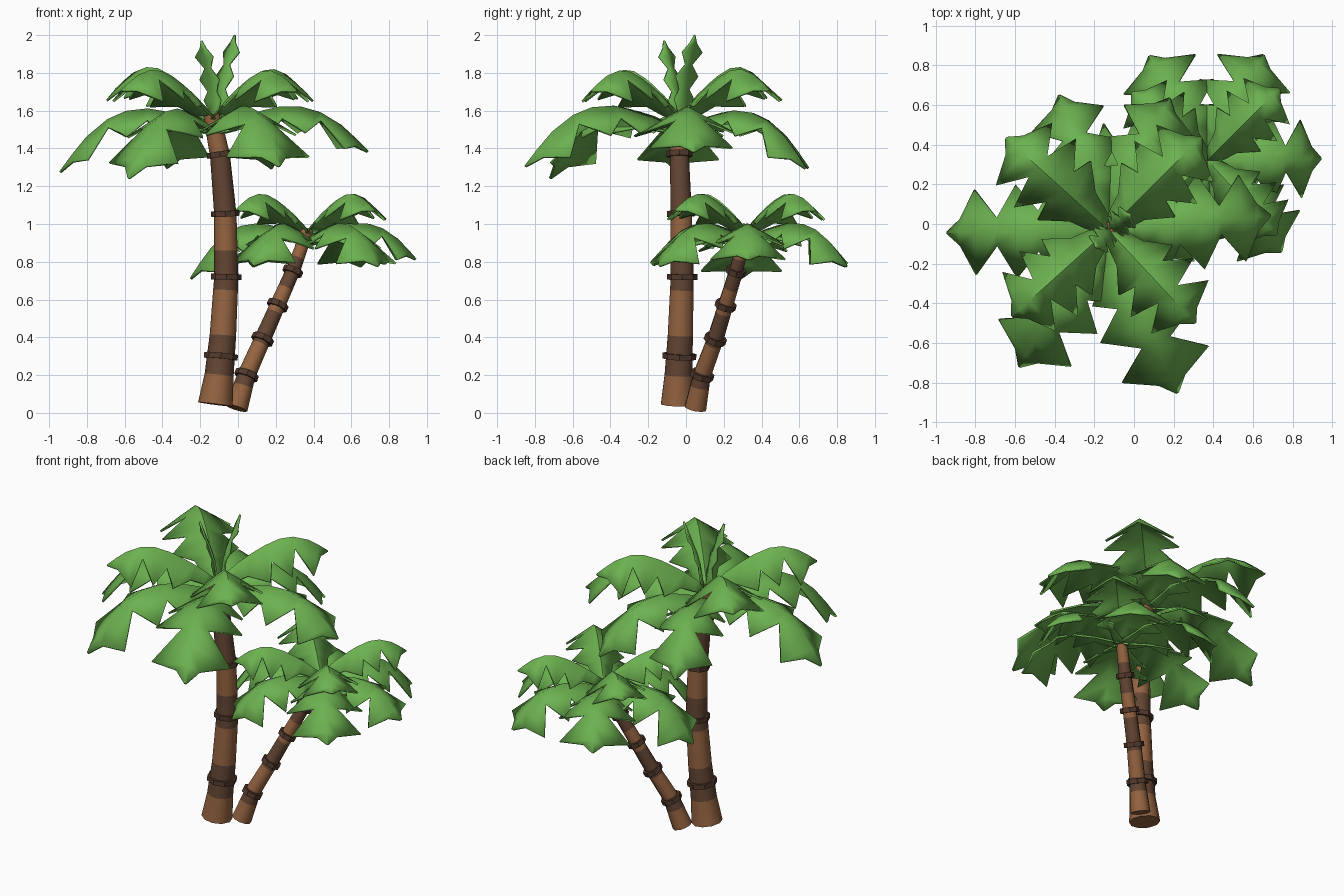
import bpy, bmesh, math
from mathutils import Vector

if "Cube" in bpy.data.objects:
    bpy.data.objects.remove(bpy.data.objects["Cube"])


def material(name, rgb):
    m = bpy.data.materials.new(name)
    m.diffuse_color = (*rgb, 1)
    m.use_nodes = True
    m.node_tree.nodes["Principled BSDF"].inputs["Base Color"].default_value = m.diffuse_color
    return m


GREEN = material("leaf green", (0.15, 0.44, 0.08))
BARK = material("light bark", (0.30, 0.127, 0.053))
DARK = material("dark bark", (0.125, 0.06, 0.033))
STRAP = material("ring brown", (0.085, 0.042, 0.026))


def finish(name, bm, mats, angle):
    bmesh.ops.recalc_face_normals(bm, faces=bm.faces)
    me = bpy.data.meshes.new(name)
    bm.to_mesh(me)
    bm.free()
    for m in mats:
        me.materials.append(m)
    ob = bpy.data.objects.new(name, me)
    bpy.context.collection.objects.link(ob)
    bpy.ops.object.select_all(action='DESELECT')
    ob.select_set(True)
    bpy.context.view_layer.objects.active = ob
    bpy.ops.object.shade_smooth_by_angle(angle=math.radians(angle))
    return ob


def sample(table, t):
    # linear lookup in rows of (key, values...)
    for a, b in zip(table, table[1:]):
        if t <= b[0]:
            f = (t - a[0]) / (b[0] - a[0])
            return [p + (q - p) * f for p, q in zip(a[1:], b[1:])]
    return list(table[-1][1:])


def frame(path, z):
    # centre, radius and cross axes of the trunk at a height
    x, y, r = sample(path, z)
    z0, z1 = max(z - 0.06, path[0][0]), min(z + 0.06, path[-1][0])
    lo, hi = sample(path, z0), sample(path, z1)
    t = Vector((hi[0] - lo[0], hi[1] - lo[1], z1 - z0)).normalized()
    u = Vector((0, 1, 0)).cross(t).normalized()
    return Vector((x, y, z)), r, u, t.cross(u), t


def loop(bm, c, r, u, v, n):
    return [bm.verts.new(c + r * (u * math.cos(a) + v * math.sin(a)))
            for a in (2 * math.pi * k / n for k in range(n))]


def bridge(bm, a, b, mat=0):
    n = len(a)
    for k in range(n):
        bm.faces.new((a[k], a[(k + 1) % n], b[(k + 1) % n], b[k])).material_index = mat


def trunk(name, path, bands, rings, n=10):
    # tapered stem, alternating light and dark bands
    bm = bmesh.new()
    heights = sorted({p[0] for p in path} | set(bands))
    prev = None
    for i, z in enumerate(heights):
        c, r, u, v, t = frame(path, z)
        cur = loop(bm, c, r, u, v, n)
        if prev:
            mid = (heights[i - 1] + z) / 2
            bridge(bm, prev, cur, sum(mid > b for b in bands) % 2)
        else:
            bm.faces.new(cur)
        prev = cur
    bm.faces.new(prev)
    finish(name, bm, (BARK, DARK), 50)
    # raised rings around the stem
    for i, z in enumerate(rings):
        bm = bmesh.new()
        c, r, u, v, t = frame(path, z)
        loops = [loop(bm, c + t * h, r + d, u, v, 8)
                 for h, d in ((-0.015, -0.01), (-0.015, 0.016), (0.015, 0.016), (0.015, -0.01))]
        for k in range(4):
            bridge(bm, loops[k], loops[(k + 1) % 4])
        finish(f"{name}_ring_{i + 1}", bm, (STRAP,), 30)


# leaf outline: (distance along, half width), toothed towards the tip
OUTLINE = [(0, .05), (.1, .09), (.2, .12), (.33, .25), (.43, .125), (.57, .29),
           (.69, .085), (.825, .265), (.92, .08), (1, .006)]


def frond(name, base, angle, length, profile, width=1.0, fold=0.55, tip=0.0):
    # folded, arched leaf; profile rows are (along, outward, up)
    bm = bmesh.new()
    d = Vector((math.cos(angle), math.sin(angle), 0))
    side = Vector((-d.y, d.x, 0))
    up = Vector((0, 0, 1))
    prev = None
    for u, w in OUTLINE:
        a, b = sample(profile, u)
        a0, b0 = sample(profile, max(u - .08, 0))
        a1, b1 = sample(profile, min(u + .08, 1))
        tan = Vector((a1 - a0, b1 - b0)).normalized()
        down = (d * max(tan.y, 0) - up * tan.x).normalized()
        c = base + length * (d * a + up * b) + up * tip * u ** 3
        h = w * width * length
        row = [bm.verts.new(c + side * s * h + down * abs(s) * h * fold) for s in (-1, 0, 1)]
        if prev:
            for k in (0, 1):
                bm.faces.new((prev[k], prev[k + 1], row[k + 1], row[k]))
        prev = row
    ob = finish(name, bm, (GREEN,), 60)
    mod = ob.modifiers.new("thickness", 'SOLIDIFY')
    mod.thickness = 0.012
    mod.offset = 0


LOW = [(0, 0, 0), (.2, .2, .08), (.4, .4, .135), (.55, .55, .13),
       (.7, .7, .07), (.85, .85, -.05), (1, 1, -.24)]
HIGH = [(0, 0, 0), (.2, .2, .16), (.4, .4, .29), (.57, .57, .36),
        (.7, .7, .37), (.85, .85, .32), (1, 1, .21)]
STAND = [(0, 0, 0), (.5, .07, .5), (1, .25, 1)]


def crown(name, centre, low_z, high_z, low, high, low_width, high_width):
    x, y = centre
    for i, (a, l, tip) in enumerate(low):
        frond(f"{name}_lower_leaf_{i + 1}", Vector((x, y, low_z)), math.radians(a), l, LOW,
              width=low_width, tip=tip)
    for i, (a, l) in enumerate(high):
        frond(f"{name}_upper_leaf_{i + 1}", Vector((x, y, high_z)), math.radians(a), l, HIGH,
              width=high_width, fold=.68)


# tall palm: trunk rows are (height, x, y, radius)
trunk("tall_trunk",
      [(.045, -.12, -.045, .092), (.2, -.10, -.04, .077), (.41, -.08, -.03, .07),
       (.72, -.062, -.02, .064), (1.05, -.067, -.025, .059), (1.36, -.095, -.035, .053),
       (1.58, -.14, -.035, .045)],
      [.2, .41, .65, .86, 1.05, 1.37], [.3, .72, 1.055, 1.37])
crown("tall_palm", (-.13, -.03), 1.5, 1.57,
      [(5, .82, .08), (65, .73, -.03), (110, .72, -.03), (181, .81, -.03),
       (237, .82, -.06), (293, .89, .02)],
      [(45, .66), (138, .69), (222, .65), (313, .64)], 1.0, 1.15)

# pair of young upright leaves
for i, (a, l) in enumerate(((38, .50), (228, .47))):
    frond(f"young_leaf_{i + 1}", Vector((-.115, -.03, 1.5)), math.radians(a), l,
          STAND, width=.5, fold=.15)

# short leaning palm
trunk("short_trunk",
      [(.025, -.008, .05, .06), (.2, .045, .085, .048), (.39, .13, .155, .044),
       (.57, .21, .21, .041), (.75, .29, .265, .038), (.97, .37, .32, .032)],
      [.14, .22, .36, .53, .66, .82], [.2, .39, .57, .75])
crown("short_palm", (.37, .32), .92, .965,
      [(1, .57, .03), (62, .60, 0), (119, .60, 0), (183, .62, -.06),
       (240, .57, 0), (309, .59, 0)],
      [(45, .51), (138, .51), (222, .51), (313, .51)], 1.3, 1.2)
